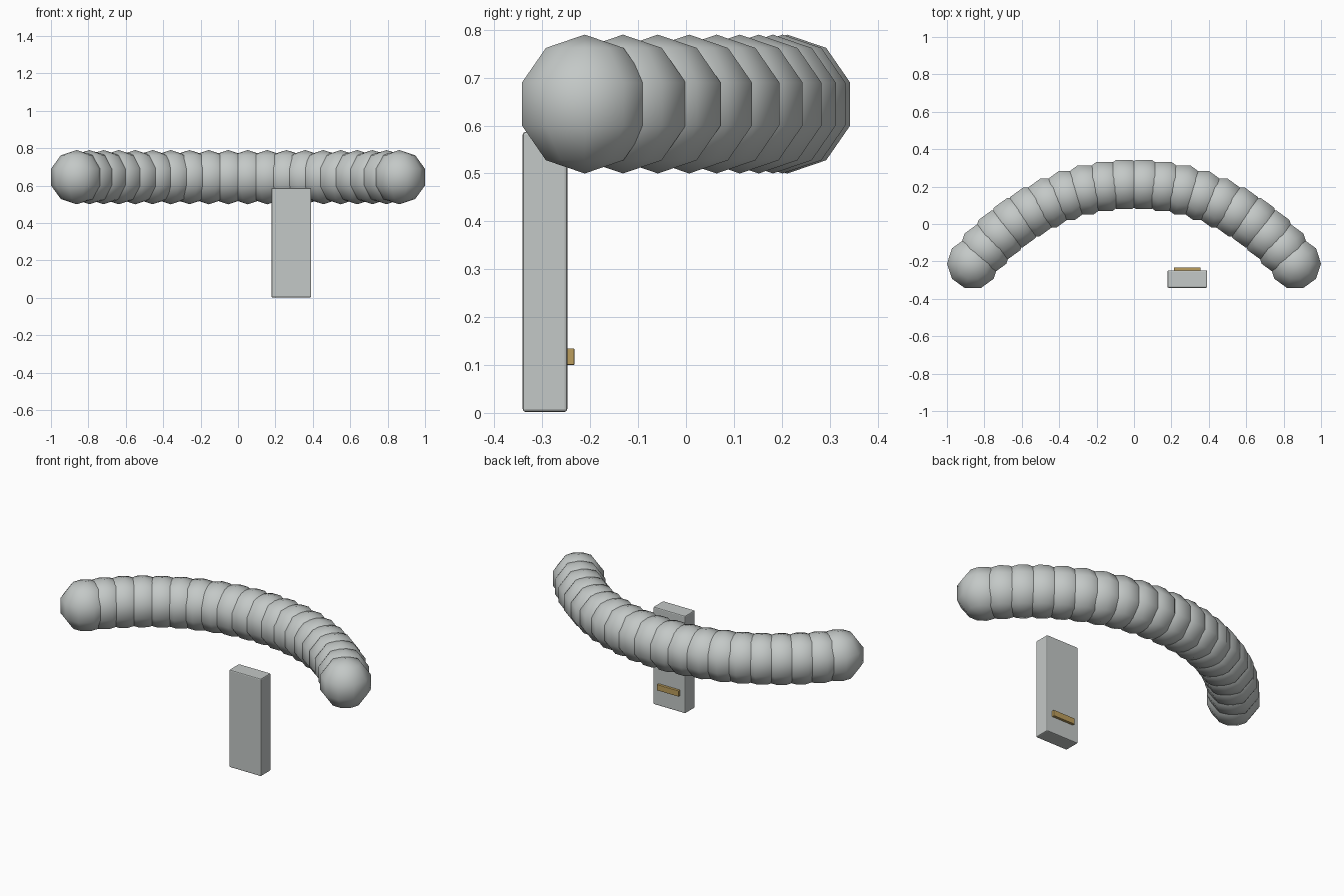
import bpy, bmesh, math
from mathutils import Matrix

if "Cube" in bpy.data.objects:
    bpy.data.objects.remove(bpy.data.objects["Cube"])


def material(name, rgb):
    m = bpy.data.materials.new(name)
    m.diffuse_color = (*rgb, 1)
    m.use_nodes = True
    m.node_tree.nodes["Principled BSDF"].inputs["Base Color"].default_value = m.diffuse_color
    return m


grey = material("pale grey", (0.55, 0.58, 0.57))
brass = material("brass", (0.50, 0.34, 0.11))


def finish(name, bm, mat, smooth):
    mesh = bpy.data.meshes.new(name)
    for f in bm.faces:
        f.smooth = smooth
    bm.to_mesh(mesh)
    bm.free()
    mesh.materials.append(mat)
    obj = bpy.data.objects.new(name, mesh)
    bpy.context.collection.objects.link(obj)
    return obj


def block(name, lo, hi, bevel, mat):
    bm = bmesh.new()
    bmesh.ops.create_cube(bm, size=1)
    for v in bm.verts:
        v.co = [l + (c + 0.5) * (h - l) for l, h, c in zip(lo, hi, v.co)]
    bmesh.ops.bevel(bm, geom=bm.edges[:], offset=bevel, segments=2,
                    profile=0.5, affect='EDGES')
    return finish(name, bm, mat, False)


# Curved cushion: overlapping coarse balls along a circular arc
COUNT, ARC_RADIUS, HALF_ANGLE, BALL = 20, 1.087, math.radians(52.45), 0.145
for i in range(COUNT):
    a = HALF_ANGLE * (2 * i / (COUNT - 1) - 1)
    x, y = ARC_RADIUS * math.sin(a), ARC_RADIUS * math.cos(a) - 0.874
    bm = bmesh.new()
    bmesh.ops.create_uvsphere(bm, u_segments=10, v_segments=5, radius=BALL)
    # turn so that a corner of each ring points along x
    bmesh.ops.transform(bm, verts=bm.verts, matrix=Matrix.Translation((x, y, 0.645))
                        @ Matrix.Rotation(math.pi / 2, 4, 'Z'))
    finish(f"cushion_segment_{i + 1:02d}", bm, grey, True)

# Hanging tab with a small metal bar on its back
block("tab", (0.179, -0.341, 0.002), (0.391, -0.248, 0.587), 0.006, grey)
block("metal_bar", (0.213, -0.250, 0.100), (0.356, -0.233, 0.135), 0.002, brass)
